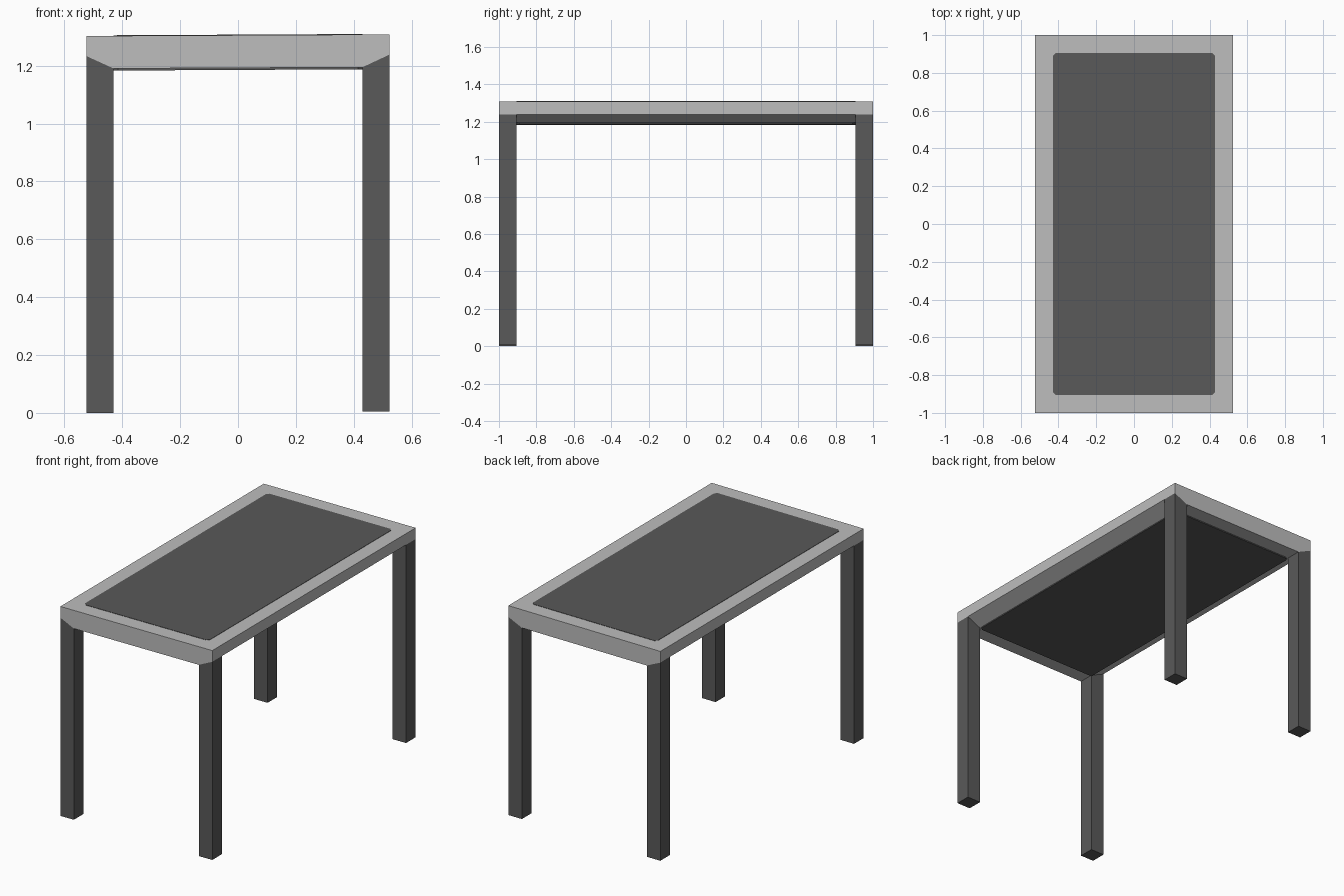
import bpy
import bmesh

if "Cube" in bpy.data.objects:
    bpy.data.objects.remove(bpy.data.objects["Cube"], do_unlink=True)

HALF_X, HALF_Y = 0.523, 1.0      # outer half sizes
IN_X, IN_Y = 0.43, 0.905         # inner edge of legs and rim
TOP, EDGE, BASE = 1.303, 1.233, 1.19
LEAN = 0.005                     # slight sideways slope of the whole table


def material(name, value):
    mat = bpy.data.materials.new(name)
    mat.use_nodes = True
    colour = (value, value, value, 1)
    mat.diffuse_color = colour
    mat.node_tree.nodes["Principled BSDF"].inputs["Base Color"].default_value = colour
    return mat


def prism(name, outline, direction, mat):
    """Extrude a closed outline along a direction into a solid."""
    bm = bmesh.new()
    face = bm.faces.new([bm.verts.new(p) for p in outline])
    result = bmesh.ops.extrude_face_region(bm, geom=[face])
    moved = [g for g in result["geom"] if isinstance(g, bmesh.types.BMVert)]
    bmesh.ops.translate(bm, verts=moved, vec=direction)
    for v in bm.verts:
        v.co.z += LEAN * (v.co.x + HALF_X)
    bmesh.ops.recalc_face_normals(bm, faces=bm.faces)
    mesh = bpy.data.meshes.new(name)
    bm.to_mesh(mesh)
    bm.free()
    mesh.materials.append(mat)
    obj = bpy.data.objects.new(name, mesh)
    bpy.context.collection.objects.link(obj)
    return obj


light = material("light_grey", 0.51)
dark = material("dark_grey", 0.1)

# Table top: slab with sloping undersides along its long edges
profile = [(-HALF_X, TOP), (HALF_X, TOP), (HALF_X, EDGE),
           (IN_X, BASE), (-IN_X, BASE), (-HALF_X, EDGE)]
prism("table_top", [(x, -HALF_Y, z) for x, z in profile], (0, 2 * HALF_Y, 0), light)

# Dark inlay showing on both faces, with clipped corners
CUT = 0.015
low = BASE - 0.007
corners = []
for sx, sy in ((1, 1), (-1, 1), (-1, -1), (1, -1)):
    pair = [(sx * IN_X, sy * (IN_Y - CUT), low), (sx * (IN_X - CUT), sy * IN_Y, low)]
    corners += pair if sx * sy > 0 else pair[::-1]
prism("centre_panel", corners, (0, 0, TOP + 0.002 - low), dark)

# Legs: square posts whose tops follow the sloping underside
for side, sx in (("left", 1), ("right", -1)):
    for end, sy in (("front", -1), ("back", 1)):
        shape = [(IN_X, 0), (HALF_X, 0), (HALF_X, EDGE), (IN_X, BASE)]
        prism(f"{end}_{side}_leg", [(sx * x, sy * HALF_Y, z) for x, z in shape],
              (0, sy * (IN_Y - HALF_Y), 0), dark)
